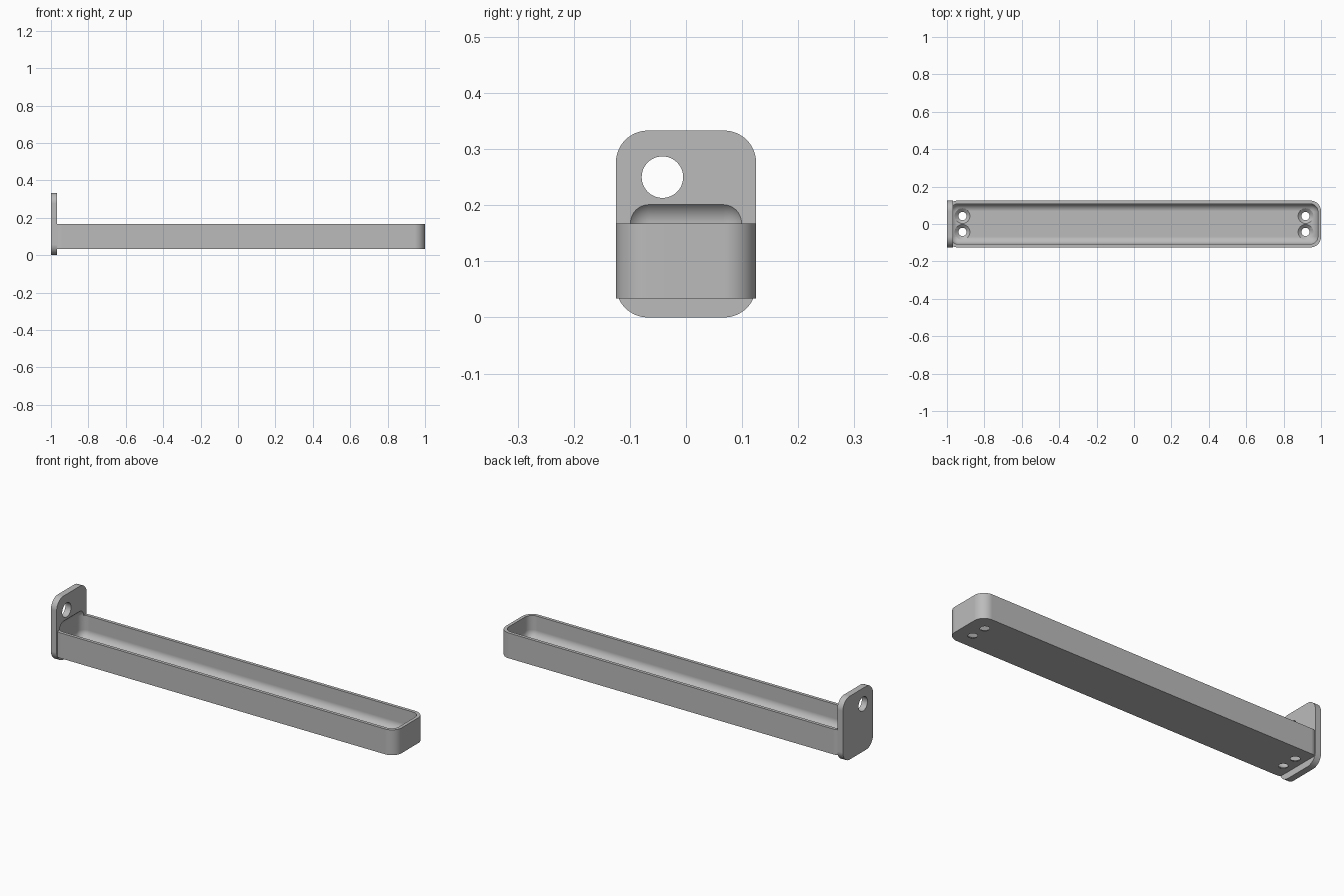
import bpy
import bmesh
import math
from mathutils import Matrix, Vector

cube = bpy.data.objects.get("Cube")
if cube:
    bpy.data.objects.remove(cube, do_unlink=True)

grey = bpy.data.materials.new("plain grey")
grey.use_nodes = True
grey.diffuse_color = (0.5, 0.5, 0.5, 1)
grey.node_tree.nodes["Principled BSDF"].inputs["Base Color"].default_value = (0.5, 0.5, 0.5, 1)

WIDTH = 0.25
PLATE_FACE = -0.967
CORNER = 0.057


def add_object(name, bm):
    bmesh.ops.recalc_face_normals(bm, faces=bm.faces)
    mesh = bpy.data.meshes.new(name)
    bm.to_mesh(mesh)
    bm.free()
    mesh.materials.append(grey)
    obj = bpy.data.objects.new(name, mesh)
    bpy.context.collection.objects.link(obj)
    return obj


def rounded_box(low, high, radius, axis=None):
    """Box with the edges along one axis rounded, or all edges if axis is None."""
    low, high = Vector(low), Vector(high)
    bm = bmesh.new()
    size = Matrix.Diagonal((high - low).to_4d())
    bmesh.ops.create_cube(bm, size=1, matrix=Matrix.Translation((low + high) / 2) @ size)
    edges = [e for e in bm.edges if axis is None
             or abs((e.verts[0].co - e.verts[1].co)[axis]) > 0.001]
    bmesh.ops.bevel(bm, geom=edges, offset=radius, segments=12, profile=0.5, affect='EDGES')
    return bm


def screw_cutter(x, y):
    """Turned countersink shape: shank, cone and head clearance."""
    profile = [(0, 0), (0.022, 0), (0.022, 0.034), (0.042, 0.052), (0.042, 0.12), (0, 0.12)]
    bm = bmesh.new()
    verts = [bm.verts.new((r, 0, z)) for r, z in profile]
    edges = [bm.edges.new(pair) for pair in zip(verts, verts[1:])]
    bmesh.ops.spin(bm, geom=verts + edges, cent=(0, 0, 0), axis=(0, 0, 1),
                   angle=math.tau, steps=40)
    bmesh.ops.remove_doubles(bm, verts=bm.verts, dist=0.0001)
    bmesh.ops.translate(bm, verts=bm.verts, vec=(x, y, 0))
    return add_object("screw_cutter", bm)


def cut(target, cutters):
    bpy.context.view_layer.objects.active = target
    for cutter in cutters:
        mod = target.modifiers.new("cut", 'BOOLEAN')
        mod.operation = 'DIFFERENCE'
        mod.solver = 'EXACT'
        mod.object = cutter
        bpy.ops.object.modifier_apply(modifier=mod.name)


# Upright plate with rounded corners
plate = add_object("end_plate", rounded_box(
    (-1, -WIDTH / 2, 0), (PLATE_FACE, WIDTH / 2, 0.333), CORNER, axis=0))

# Long tray, trimmed inside the plate
bm = rounded_box((-1, -WIDTH / 2, 0.034), (1, WIDTH / 2, 0.167), CORNER, axis=2)
trim = bmesh.ops.bisect_plane(bm, geom=bm.verts[:] + bm.edges[:] + bm.faces[:],
                              plane_co=(-0.98, 0, 0), plane_no=(-1, 0, 0), clear_outer=True)
bmesh.ops.holes_fill(bm, edges=[g for g in trim["geom_cut"] if isinstance(g, bmesh.types.BMEdge)])
tray = add_object("tray", bm)

# Soft-edged hollow that also scoops into the plate
hollow = add_object("hollow_cutter", rounded_box(
    (-0.983, -0.108, 0.05), (0.983, 0.108, 0.21), 0.042))

# Round hole through the plate
bm = bmesh.new()
bmesh.ops.create_cone(bm, cap_ends=True, segments=48, radius1=0.037, radius2=0.037, depth=0.2,
                      matrix=Matrix.Translation((-1, -0.042, 0.25))
                      @ Matrix.Rotation(math.pi / 2, 4, 'Y'))
plate_hole = add_object("plate_hole_cutter", bm)

# Countersunk screw holes in the tray floor
screws = [screw_cutter(x, y) for x in (-0.917, 0.917) for y in (-0.0425, 0.0425)]

cut(plate, [hollow, plate_hole])
cut(tray, [hollow] + screws)
for helper in [hollow, plate_hole] + screws:
    bpy.data.objects.remove(helper, do_unlink=True)

# Smooth curves with crisp edges
for obj in (plate, tray):
    bpy.ops.object.select_all(action='DESELECT')
    obj.select_set(True)
    bpy.context.view_layer.objects.active = obj
    bpy.ops.object.shade_smooth_by_angle(angle=math.radians(30))
    mod = obj.modifiers.new("even shading", 'WEIGHTED_NORMAL')
    mod.keep_sharp = True
